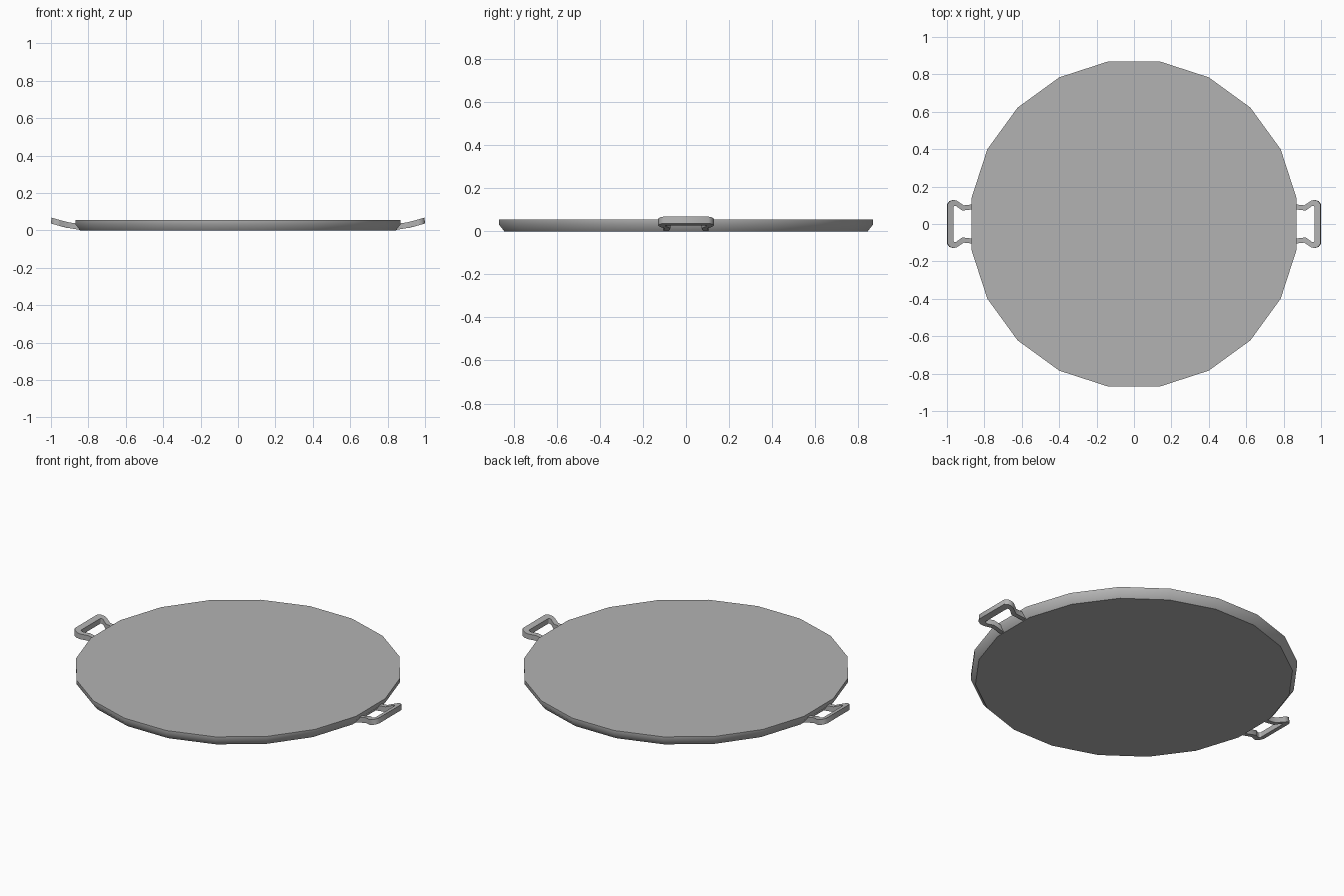
import bpy, bmesh, math

if "Cube" in bpy.data.objects:
    bpy.data.objects.remove(bpy.data.objects["Cube"])

# dark grey metal
metal = bpy.data.materials.new("dark_metal")
metal.diffuse_color = (0.45, 0.45, 0.45, 1)
metal.use_nodes = True
metal.node_tree.nodes["Principled BSDF"].inputs["Base Color"].default_value = metal.diffuse_color


def finish(name, bm, angle):
    bmesh.ops.recalc_face_normals(bm, faces=bm.faces)
    me = bpy.data.meshes.new(name)
    bm.to_mesh(me)
    bm.free()
    me.materials.append(metal)
    ob = bpy.data.objects.new(name, me)
    bpy.context.collection.objects.link(ob)
    bpy.ops.object.select_all(action='DESELECT')
    ob.select_set(True)
    bpy.context.view_layer.objects.active = ob
    bpy.ops.object.shade_smooth_by_angle(angle=math.radians(angle))
    return ob


# 20-sided plate with a lower rim that tapers inwards
SIDES = 20
bm = bmesh.new()
rings = []
for r, z in [(0.855, 0.0), (0.88, 0.032), (0.88, 0.056)]:
    ring = []
    for i in range(SIDES):
        a = math.radians(9) + i * math.tau / SIDES
        ring.append(bm.verts.new((r * math.cos(a), r * math.sin(a), z)))
    rings.append(ring)
for lo, hi in zip(rings, rings[1:]):
    for i in range(SIDES):
        j = (i + 1) % SIDES
        bm.faces.new((lo[i], lo[j], hi[j], hi[i]))
bm.faces.new(rings[0][::-1])
bm.faces.new(rings[-1])
finish("plate", bm, 45)

# handle stations, one half: outer xy, inner xy
HALF = [((0.845, 0.106), (0.845, 0.080)),
        ((0.910, 0.100), (0.918, 0.072)),
        ((0.948, 0.125), (0.950, 0.095)),
        ((0.965, 0.129), (0.960, 0.096)),
        ((0.985, 0.122), (0.966, 0.092)),
        ((0.997, 0.105), (0.966, 0.082))]
# the other half runs back along -y
PATH = HALF + [((o[0], -o[1]), (i[0], -i[1])) for o, i in reversed(HALF)]


def bottom(x):
    # handle rises towards its outer end
    return 0.005 + (x - 0.86) * 0.16 if x < 0.92 else 0.0146 + (x - 0.92) * 0.29


def handle(name, side):
    bm = bmesh.new()
    secs = []
    for o, i in PATH:
        # the outer wall leans out a little at its foot
        lean = 0.003 if o[0] > 0.93 else 0
        pts = [(o[0] + lean, o[1], bottom(o[0])), (*i, bottom(i[0])),
               (*i, bottom(i[0]) + 0.031), (*o, bottom(o[0]) + 0.031)]
        secs.append([bm.verts.new((side * x, y, z)) for x, y, z in pts])
    for a, b in zip(secs, secs[1:]):
        for k in range(4):
            m = (k + 1) % 4
            bm.faces.new((a[k], a[m], b[m], b[k]))
    bm.faces.new(secs[0])
    bm.faces.new(secs[-1])
    finish(name, bm, 60)


handle("right_handle", 1)
handle("left_handle", -1)
